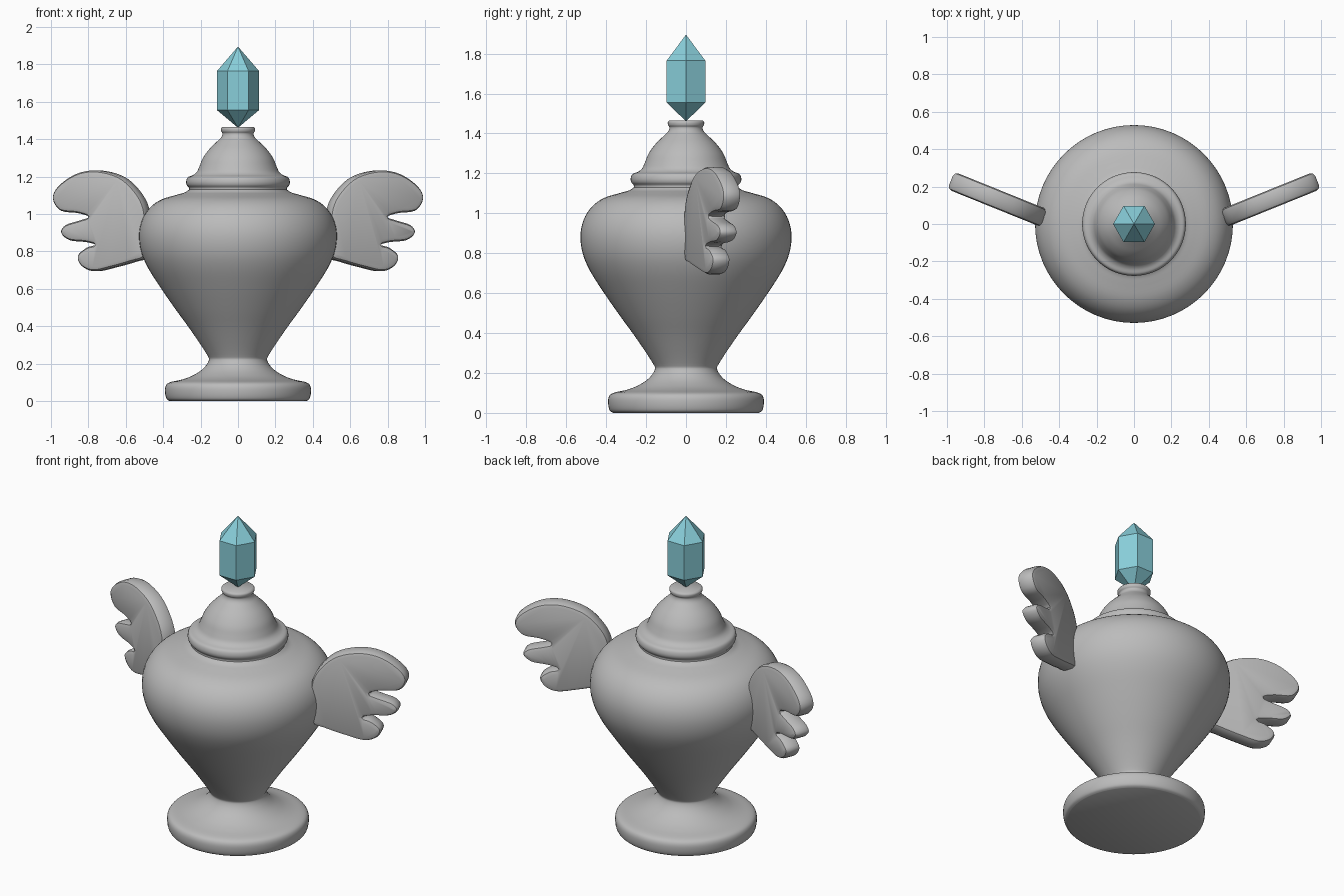
import bpy, bmesh, math
from mathutils import Vector

if "Cube" in bpy.data.objects:
    bpy.data.objects.remove(bpy.data.objects["Cube"])


def material(name, rgb):
    m = bpy.data.materials.new(name)
    m.diffuse_color = (*rgb, 1)
    m.use_nodes = True
    m.node_tree.nodes["Principled BSDF"].inputs["Base Color"].default_value = m.diffuse_color
    return m


GREY = material("grey stone", (0.5, 0.5, 0.5))
TEAL = material("teal crystal", (0.25, 0.62, 0.70))


def spline(points, closed, steps=4):
    """Smooth 2D path through the given points (Catmull-Rom)."""
    p = [Vector(q) for q in points]
    n = len(p)
    at = (lambda i: p[i % n]) if closed else (lambda i: p[max(0, min(n - 1, i))])
    out = []
    for i in range(n if closed else n - 1):
        a, b, c, d = at(i - 1), at(i), at(i + 1), at(i + 2)
        for k in range(steps):
            t = k / steps
            out.append(0.5 * (2 * b + (c - a) * t + (2 * a - 5 * b + 4 * c - d) * t * t
                              + (3 * b - a - 3 * c + d) * t ** 3))
    return out if closed else out + [p[-1]]


def skin(name, rings, mat, smooth=True):
    """Join equal rings of points with quads and cap both ends."""
    bm = bmesh.new()
    vs = [[bm.verts.new(co) for co in ring] for ring in rings]
    n = len(vs[0])
    for a, b in zip(vs, vs[1:]):
        for i in range(n):
            j = (i + 1) % n
            bm.faces.new((a[i], a[j], b[j], b[i]))
    bm.faces.new(vs[0][::-1])
    bm.faces.new(vs[-1])
    bmesh.ops.remove_doubles(bm, verts=bm.verts, dist=1e-5)
    bmesh.ops.recalc_face_normals(bm, faces=bm.faces)
    me = bpy.data.meshes.new(name)
    bm.to_mesh(me)
    bm.free()
    me.materials.append(mat)
    ob = bpy.data.objects.new(name, me)
    bpy.context.collection.objects.link(ob)
    if smooth:
        bpy.ops.object.select_all(action='DESELECT')
        bpy.context.view_layer.objects.active = ob
        ob.select_set(True)
        bpy.ops.object.shade_smooth_by_angle(angle=math.radians(40))
    return ob


def lathe(name, profile, sides, mat, smooth=True):
    rings = [[(r * math.cos(math.tau * i / sides), r * math.sin(math.tau * i / sides), z)
              for i in range(sides)] for r, z in profile]
    return skin(name, rings, mat, smooth)


# Urn body with foot
lathe("urn_body", spline([
    (0.365, 0), (0.382, 0.012), (0.39, 0.045), (0.387, 0.08), (0.365, 0.1),
    (0.30, 0.115), (0.245, 0.135), (0.19, 0.17), (0.157, 0.215), (0.167, 0.25),
    (0.25, 0.375), (0.33, 0.485), (0.41, 0.60), (0.48, 0.71), (0.518, 0.80),
    (0.529, 0.89), (0.512, 0.97), (0.47, 1.035), (0.41, 1.077), (0.33, 1.102),
    (0.285, 1.115), (0.262, 1.13)], False), 64, GREY)

# Domed lid with rim and small collar
lathe("urn_lid", spline([
    (0.262, 1.125), (0.262, 1.14), (0.274, 1.155), (0.277, 1.175), (0.268, 1.197),
    (0.24, 1.208), (0.22, 1.225), (0.206, 1.255), (0.187, 1.3), (0.155, 1.345),
    (0.115, 1.385), (0.09, 1.41), (0.083, 1.43), (0.09, 1.442), (0.091, 1.457),
    (0.082, 1.466)], False), 64, GREY)

# Six-sided crystal finial
lathe("crystal", [(0.001, 1.462), (0.112, 1.555), (0.112, 1.765), (0.0001, 1.895)],
      6, TEAL, smooth=False)

# Wing outline as seen from the front (x, z): three feather lobes
WING = [(0.505, 1.03), (0.555, 1.125), (0.64, 1.2), (0.765, 1.233), (0.877, 1.213),
        (0.973, 1.145), (0.999, 1.08), (0.957, 1.018), (0.866, 1.005), (0.807, 0.985),
        (0.85, 0.967), (0.93, 0.941), (0.955, 0.9), (0.91, 0.86), (0.823, 0.85),
        (0.772, 0.835), (0.818, 0.82), (0.866, 0.775), (0.845, 0.722), (0.78, 0.694),
        (0.685, 0.713), (0.572, 0.745), (0.505, 0.775), (0.498, 0.9)]
ANGLE = math.radians(22)
C, S = math.cos(ANGLE), math.sin(ANGLE)
outline = spline([((x - 0.505) / C, z) for x, z in WING], True)


def wing(name, side):
    """Rounded slab swept backwards; each layer is the outline inset a little."""
    rings = []
    for inset, depth in [(0.024, -0.05), (0.008, -0.044), (0, -0.027),
                         (0, 0.027), (0.008, 0.044), (0.024, 0.05)]:
        ring = []
        for i, p in enumerate(outline):
            t = (outline[(i + 1) % len(outline)] - outline[i - 1]).normalized()
            u, z = p + Vector((t.y, -t.x)) * inset
            ring.append((side * (0.485 + u * C - depth * S), 0.033 + u * S + depth * C, z))
        rings.append(ring)
    skin(name, rings, GREY)


# Pair of wings
wing("right_wing", 1)
wing("left_wing", -1)
